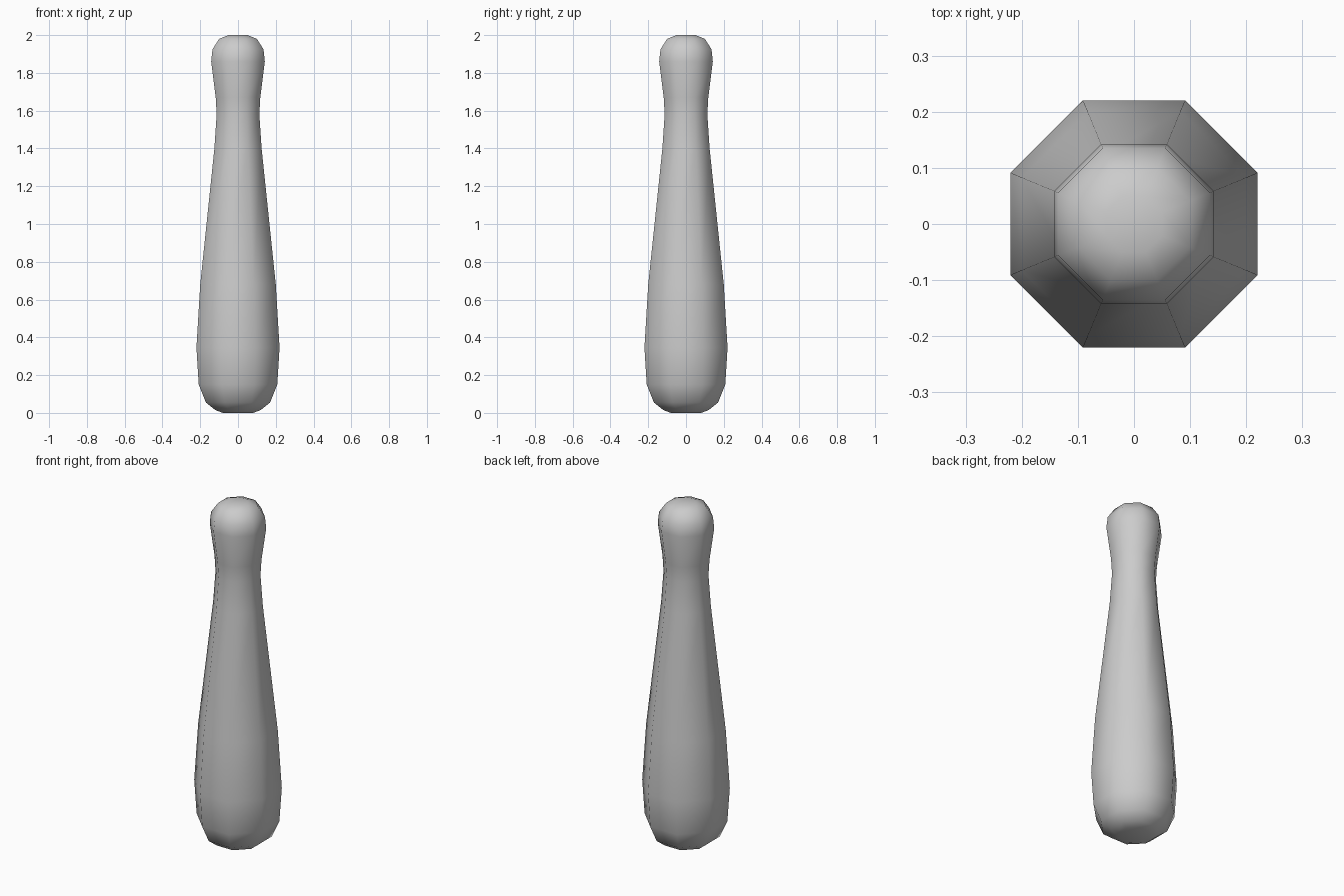
import bpy, bmesh, math

if "Cube" in bpy.data.objects:
    bpy.data.objects.remove(bpy.data.objects["Cube"])

SIDES = 8
# (distance from axis to flat side, height), bottom to top
PROFILE = [(0.08, 0.0), (0.12, 0.015), (0.17, 0.055), (0.208, 0.15), (0.22, 0.345),
           (0.2, 0.68), (0.125, 1.4), (0.113, 1.58), (0.118, 1.67), (0.142, 1.86),
           (0.135, 1.925), (0.1, 1.98), (0.05, 2.0)]


def turned(name, profile):
    """Faceted turned body with capped ends and smooth shading."""
    bm = bmesh.new()
    rings = []
    for apothem, z in profile:
        r = apothem / math.cos(math.pi / SIDES)
        angles = [math.tau * (i + 0.5) / SIDES for i in range(SIDES)]
        rings.append([bm.verts.new((r * math.cos(a), r * math.sin(a), z)) for a in angles])
    for low, high in zip(rings, rings[1:]):
        for i in range(SIDES):
            j = (i + 1) % SIDES
            bm.faces.new((low[i], low[j], high[j], high[i]))
    bm.faces.new(rings[0][::-1])
    bm.faces.new(rings[-1])
    for f in bm.faces:
        f.smooth = True
    mesh = bpy.data.meshes.new(name)
    bm.to_mesh(mesh)
    bm.free()
    obj = bpy.data.objects.new(name, mesh)
    bpy.context.collection.objects.link(obj)
    return obj


# Single club body with rounded base, narrow neck and knob
turned("club_body", PROFILE)
